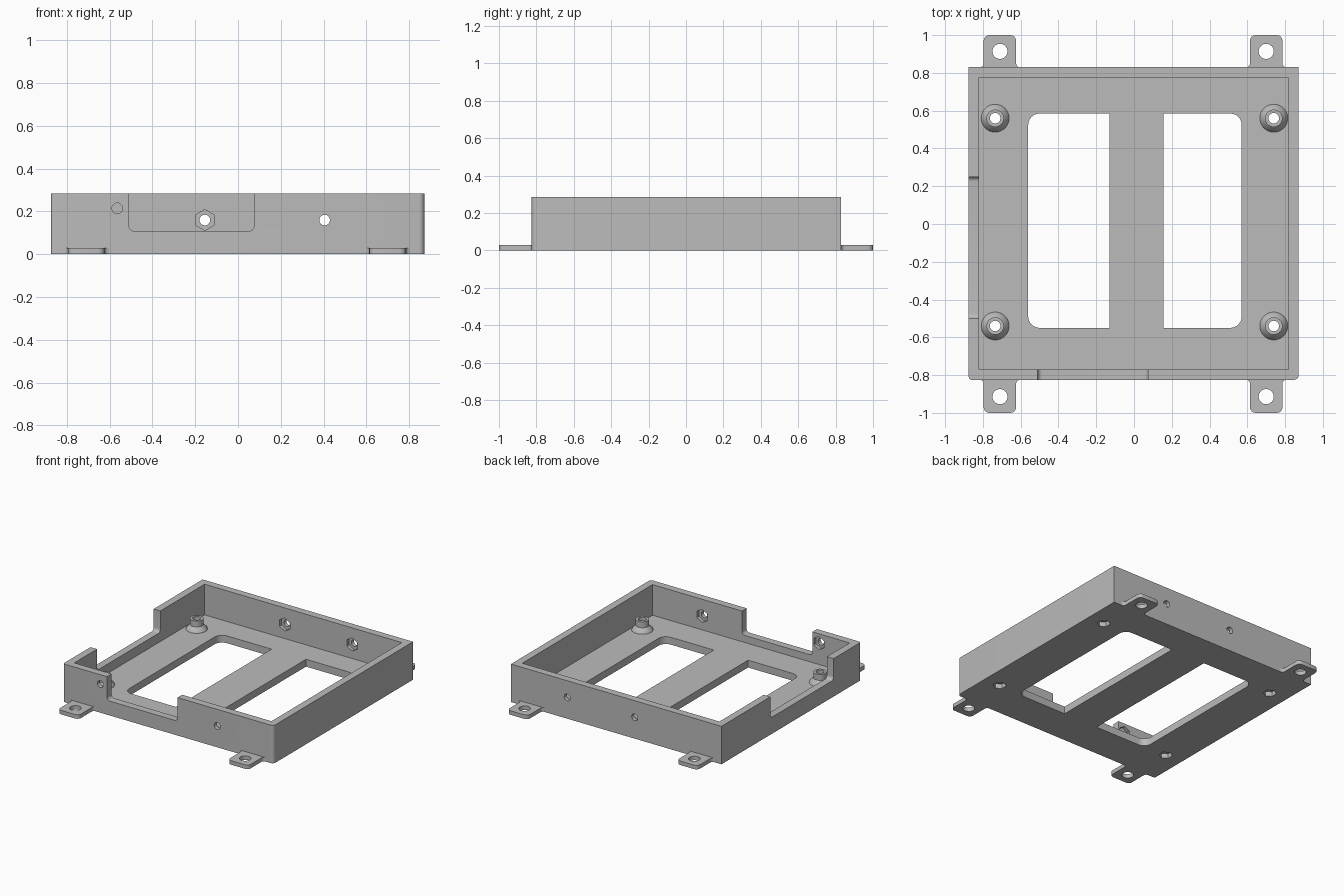
import bpy, bmesh, math
from mathutils import Matrix, Vector

if "Cube" in bpy.data.objects:
    bpy.data.objects.remove(bpy.data.objects["Cube"])

grey = bpy.data.materials.new("light grey plastic")
grey.diffuse_color = (0.5, 0.5, 0.5, 1)
grey.use_nodes = True
grey.node_tree.nodes["Principled BSDF"].inputs["Base Color"].default_value = grey.diffuse_color

H, FLOOR, WALL = 0.285, 0.055, 0.055
X0, X1, Y0, Y1 = -0.875, 0.872, -0.825, 0.83


def rounded(x0, x1, y0, y1, radii, seg=6):
    """Rectangle outline, radii in order: low-left, low-right, up-right, up-left."""
    pts = []
    corners = [(x0, y0, 1, 1), (x1, y0, -1, 1), (x1, y1, -1, -1), (x0, y1, 1, -1)]
    for i, ((x, y, sx, sy), r) in enumerate(zip(corners, radii)):
        if r == 0:
            pts.append((x, y))
            continue
        for k in range(seg + 1):
            a = math.pi * (1 + i * 0.5 + 0.5 * k / seg)
            pts.append((x + sx * r + r * math.cos(a), y + sy * r + r * math.sin(a)))
    return pts


def ngon(x, y, r, n, turn=0.0):
    return [(x + r * math.cos(turn + math.tau * k / n),
             y + r * math.sin(turn + math.tau * k / n)) for k in range(n)]


def prism(name, pts, lo, hi, axis="Z"):
    """Extrude an outline from lo to hi along an axis (Y: x,z outline; X: y,z outline)."""
    place = {"Z": lambda a, b, c: (a, b, c),
             "Y": lambda a, b, c: (a, c, b),
             "X": lambda a, b, c: (c, a, b)}[axis]
    bm = bmesh.new()
    low = [bm.verts.new(place(a, b, lo)) for a, b in pts]
    high = [bm.verts.new(place(a, b, hi)) for a, b in pts]
    bm.faces.new(low)
    bm.faces.new(high)
    n = len(pts)
    for i in range(n):
        j = (i + 1) % n
        bm.faces.new((low[i], low[j], high[j], high[i]))
    return finish(name, bm)


def finish(name, bm):
    bmesh.ops.recalc_face_normals(bm, faces=bm.faces)
    me = bpy.data.meshes.new(name)
    bm.to_mesh(me)
    bm.free()
    me.materials.append(grey)
    ob = bpy.data.objects.new(name, me)
    bpy.context.collection.objects.link(ob)
    return ob


def cut(ob, cutters):
    """Subtract every cutter, bake the result and remove the cutters."""
    for c in cutters:
        c.hide_render = True
        m = ob.modifiers.new("cut", "BOOLEAN")
        m.operation, m.solver, m.object = "DIFFERENCE", "EXACT", c
    dg = bpy.context.evaluated_depsgraph_get()
    baked = bpy.data.meshes.new_from_object(ob.evaluated_get(dg))
    ob.modifiers.clear()
    ob.data = baked
    for c in cutters:
        bpy.data.objects.remove(c)


# Tray: solid block hollowed out
tray = prism("tray", rounded(X0, X1, Y0, Y1, (0.015, 0.025, 0, 0)), 0, H)
cutters = [prism("cavity", rounded(X0 + WALL, X1 - WALL, Y0 + WALL, Y1 - WALL, (0,) * 4),
                 FLOOR, H + 0.1)]

# Floor windows either side of the centre strip
r = 0.06
cutters.append(prism("left_window", rounded(-0.56, -0.13, -0.55, 0.585, (r, 0, 0, r)), -0.1, 0.1))
cutters.append(prism("right_window", rounded(0.155, 0.57, -0.55, 0.585, (0, r, r, 0)), -0.1, 0.1))

# Cable notches in the front and left walls
n = 0.025
cutters.append(prism("front_notch", rounded(-0.51, 0.075, 0.108, 0.4, (n, n, 0, 0)),
                     Y0 - 0.1, Y0 + WALL + 0.03, "Y"))
cutters.append(prism("left_notch", rounded(-0.5, 0.25, 0.125, 0.4, (n, n, 0, 0)),
                     X0 - 0.1, X0 + WALL + 0.03, "X"))

# Wall screw holes with hexagonal nut pockets on the inside
for x, z, out, inner in ((-0.565, 0.215, Y0, Y0 + WALL), (0.405, 0.16, Y0, Y0 + WALL),
                         (-0.155, 0.16, Y1, Y1 - WALL), (0.405, 0.16, Y1, Y1 - WALL)):
    s = 1 if inner > out else -1
    cutters.append(prism("screw_hole", ngon(x, z, 0.025, 24), out - s * 0.02, inner + s * 0.02, "Y"))
    cutters.append(prism("nut_pocket", ngon(x, z, 0.049, 6, math.pi / 2),
                         inner - s * 0.025, inner + s * 0.02, "Y"))

# Holes and nut pockets under the standoffs
posts = [(x, y) for x in (-0.735, 0.74) for y in (-0.54, 0.56)]
for x, y in posts:
    cutters.append(prism("post_hole", ngon(x, y, 0.028, 24), -0.1, 0.1))
    cutters.append(prism("post_pocket", ngon(x, y, 0.045, 6, math.pi / 2), -0.1, 0.035))
cut(tray, cutters)

# Standoffs: lathed tube with a flared foot
profile = [(0.028, FLOOR), (0.074, FLOOR), (0.07, 0.066), (0.046, 0.09), (0.046, 0.135), (0.028, 0.135)]
for i, (x, y) in enumerate(posts):
    bm = bmesh.new()
    rings = []
    for k in range(32):
        a = math.tau * k / 32
        rings.append([bm.verts.new((x + q * math.cos(a), y + q * math.sin(a), z)) for q, z in profile])
    for k in range(32):
        p, q = rings[k], rings[(k + 1) % 32]
        for j in range(len(profile) - 1):
            bm.faces.new((p[j], q[j], q[j + 1], p[j + 1]))
        bm.faces.new((p[-1], q[-1], q[0], p[0]))
    finish(f"standoff_{i + 1}", bm)

# Mounting tabs: rounded tip, small fillets at the wall, screw hole
def tab(name, cx, wall_y, tip_y):
    s = 1 if tip_y > wall_y else -1
    w, f, t = 0.086, 0.02, 0.03
    length = abs(tip_y - wall_y)
    half = []
    for k in range(5):
        a = math.pi / 2 * k / 4
        half.append((w + f - f * math.sin(a), f - f * math.cos(a)))
    for k in range(5):
        a = math.pi / 2 * k / 4
        half.append((w - t + t * math.cos(a), length - t + t * math.sin(a)))
    outline = half + [(-x, y) for x, y in reversed(half)]
    ob = prism(name, [(cx + x, wall_y + s * y) for x, y in outline], 0, 0.03)
    cut(ob, [prism("tab_hole", ngon(cx, s * 0.914, 0.04, 32), -0.1, 0.1)])


for side, cx in (("left", -0.71), ("right", 0.70)):
    tab(f"front_{side}_tab", cx, Y0, -1)
    tab(f"back_{side}_tab", cx, Y1, 1)

# Smooth the curved surfaces, keep the edges sharp
for ob in bpy.context.scene.objects:
    ob.select_set(True)
    bpy.context.view_layer.objects.active = ob
bpy.ops.object.shade_smooth_by_angle(angle=math.radians(30))
